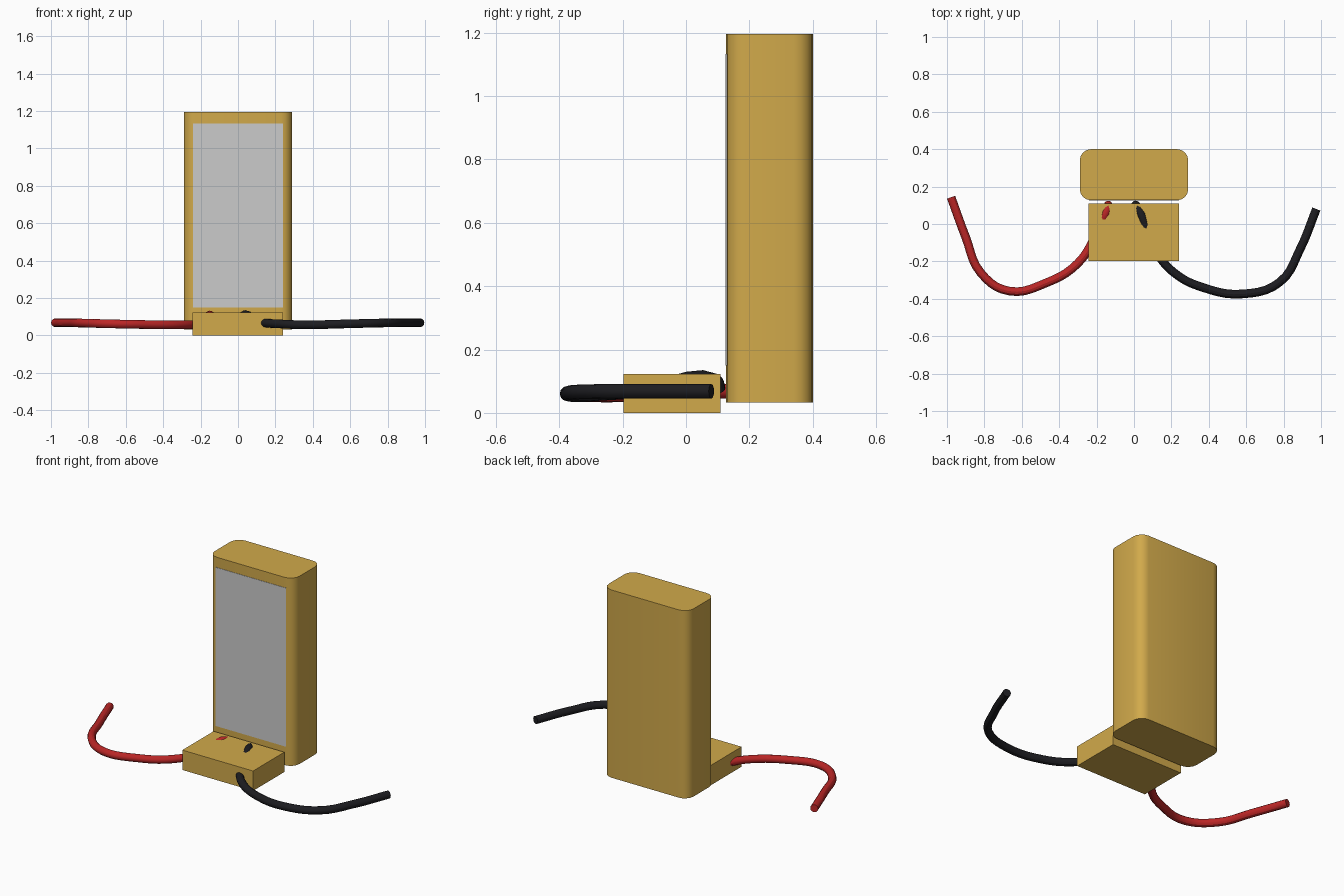
import bpy, bmesh
from mathutils import Vector

if "Cube" in bpy.data.objects:
    bpy.data.objects.remove(bpy.data.objects["Cube"])


def material(name, color):
    m = bpy.data.materials.new(name)
    m.diffuse_color = (*color, 1)
    m.use_nodes = True
    m.node_tree.nodes["Principled BSDF"].inputs["Base Color"].default_value = m.diffuse_color
    return m


gold = material("gold", (0.64, 0.40, 0.07))
red = material("red", (0.50, 0.02, 0.02))
black = material("black", (0.012, 0.012, 0.015))


def box(name, lo, hi, mat=None, radius=0):
    """Box between two corners, with optionally rounded upright edges."""
    lo, hi = Vector(lo), Vector(hi)
    bm = bmesh.new()
    bmesh.ops.create_cube(bm, size=1)
    bmesh.ops.scale(bm, vec=hi - lo, verts=bm.verts)
    bmesh.ops.translate(bm, vec=(lo + hi) / 2, verts=bm.verts)
    if radius:
        upright = [e for e in bm.edges
                   if abs(e.verts[0].co.z - e.verts[1].co.z) > 0.01]
        bmesh.ops.bevel(bm, geom=upright, offset=radius, segments=4,
                        profile=0.5, affect='EDGES')
    me = bpy.data.meshes.new(name)
    bm.to_mesh(me)
    bm.free()
    ob = bpy.data.objects.new(name, me)
    bpy.context.collection.objects.link(ob)
    if mat:
        me.materials.append(mat)
    return ob


def wire(name, points, mat, radius=0.023):
    """Round capped tube along a smooth path, turned into a mesh."""
    cu = bpy.data.curves.new(name, 'CURVE')
    cu.dimensions = '3D'
    cu.bevel_depth = radius
    cu.bevel_resolution = 4
    cu.resolution_u = 5
    cu.use_fill_caps = True
    sp = cu.splines.new('BEZIER')
    sp.bezier_points.add(len(points) - 1)
    for bp, p in zip(sp.bezier_points, points):
        bp.co = p
        bp.handle_left_type = bp.handle_right_type = 'AUTO'
    cu.materials.append(mat)
    ob = bpy.data.objects.new(name, cu)
    bpy.context.collection.objects.link(ob)
    bpy.ops.object.select_all(action='DESELECT')
    ob.select_set(True)
    bpy.context.view_layer.objects.active = ob
    bpy.ops.object.convert(target='MESH')
    bpy.ops.object.shade_smooth_by_angle()


# Upright rounded body with its grey front panel
body = box("body", (-0.29, 0.127, 0.033), (0.29, 0.40, 1.195), gold, 0.06)
bpy.context.view_layer.objects.active = body
body.select_set(True)
bpy.ops.object.shade_smooth_by_angle()
box("front_panel", (-0.24, 0.125, 0.15), (0.24, 0.135, 1.132))

# Connector block at the foot
box("connector_block", (-0.243, -0.197, 0), (0.241, 0.109, 0.123), gold)

# Wires, from the loose end through the block to the body
wire("red_wire", [(-0.978, 0.143, 0.068), (-0.90, -0.07, 0.068), (-0.82, -0.26, 0.066),
                  (-0.67, -0.358, 0.062), (-0.47, -0.315, 0.058), (-0.30, -0.21, 0.057),
                  (-0.20, -0.05, 0.065), (-0.14, 0.09, 0.102), (-0.138, 0.103, 0.07)], red)
wire("black_wire", [(0.975, 0.08, 0.068), (0.89, -0.13, 0.068), (0.78, -0.31, 0.067),
                    (0.58, -0.374, 0.062), (0.37, -0.34, 0.057), (0.22, -0.265, 0.062),
                    (0.12, -0.15, 0.07), (0.02, 0.09, 0.102), (0.005, 0.103, 0.07)], black)
